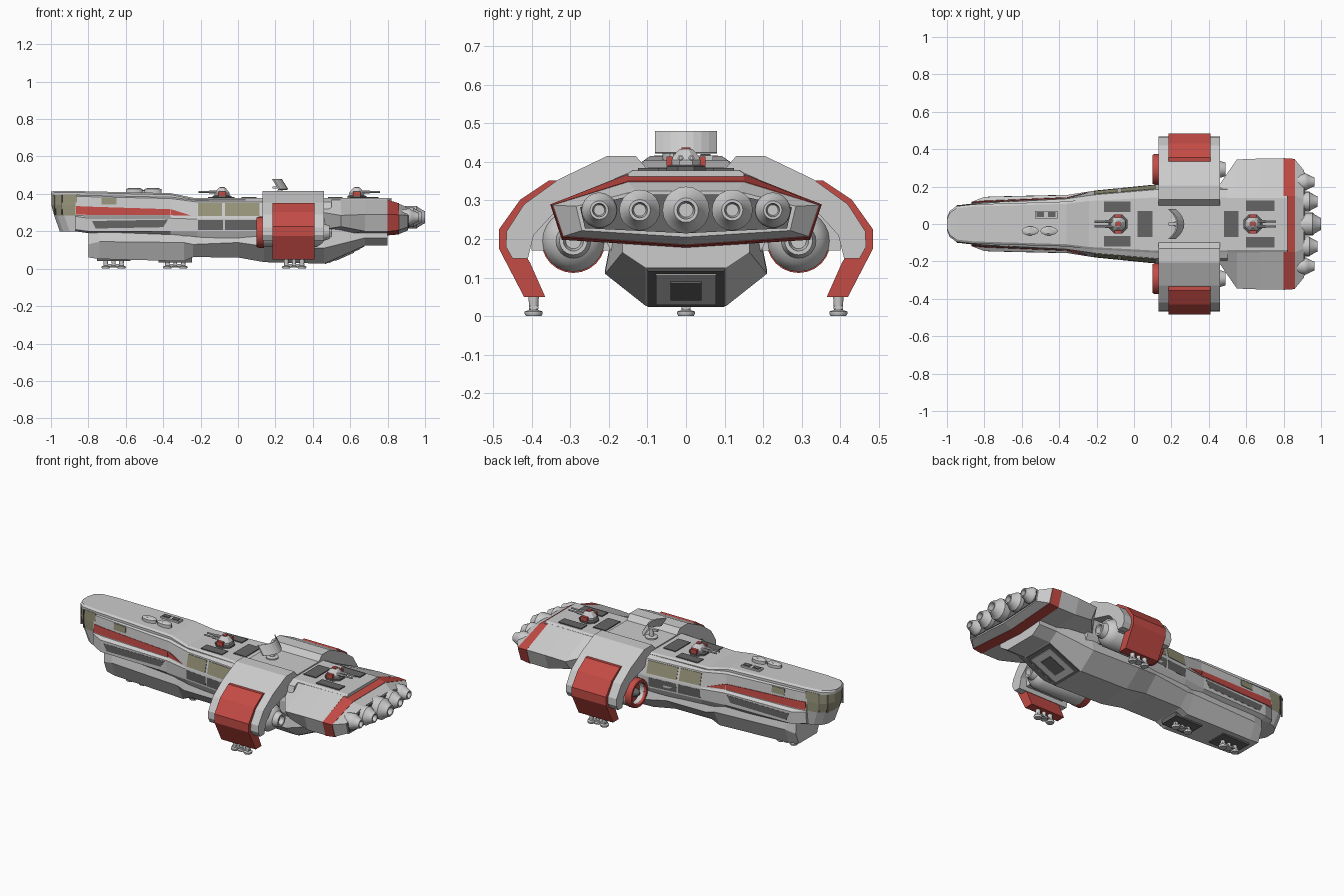
import bpy, bmesh, math
from mathutils import Vector
from mathutils.bvhtree import BVHTree

if "Cube" in bpy.data.objects:
    bpy.data.objects.remove(bpy.data.objects["Cube"])


def mat(name, c):
    m = bpy.data.materials.new(name)
    m.diffuse_color = (*c, 1)
    m.use_nodes = True
    m.node_tree.nodes["Principled BSDF"].inputs["Base Color"].default_value = m.diffuse_color
    return m


RED = mat("red_paint", (0.55, 0.07, 0.06))
OLIVE = mat("window_glass", (0.30, 0.29, 0.19))
DARK = mat("dark_metal", (0.13, 0.13, 0.13))


def loft(name, rings, m=None, mirror=False, smooth=False):
    """Skin a list of equal-length rings and cap both ends."""
    bm = bmesh.new()
    vs = [[bm.verts.new(p) for p in r] for r in rings]
    n = len(vs[0])
    for a, b in zip(vs, vs[1:]):
        for i in range(n):
            bm.faces.new((a[i], a[(i + 1) % n], b[(i + 1) % n], b[i]))
    bm.faces.new(vs[0])
    bm.faces.new(vs[-1])
    bmesh.ops.recalc_face_normals(bm, faces=bm.faces)
    me = bpy.data.meshes.new(name)
    bm.to_mesh(me)
    bm.free()
    ob = bpy.data.objects.new(name, me)
    bpy.context.collection.objects.link(ob)
    if m:
        me.materials.append(m)
    if mirror:
        ob.modifiers.new("mirror", 'MIRROR').use_axis = (False, True, False)
    if smooth:
        bpy.ops.object.select_all(action='DESELECT')
        ob.select_set(True)
        bpy.context.view_layer.objects.active = ob
        bpy.ops.object.shade_smooth_by_angle(angle=math.radians(35))
    return ob


def hull(name, stations, m=None):
    """Stations: (x, half profile from top to bottom)."""
    return loft(name, [[(x, y, z) for y, z in h] + [(x, -y, z) for y, z in reversed(h)]
                       for x, h in stations], m)


def box(name, x0, x1, y0, y1, z0, z1, m=None, mirror=False):
    return loft(name, [[(x0, y0, z), (x1, y0, z), (x1, y1, z), (x0, y1, z)] for z in (z0, z1)], m, mirror)


def prism(name, prof, x0, x1, m=None):
    return loft(name, [[(x, y, z) for y, z in prof] for x in (x0, x1)], m, True)


def lathe(name, prof, y, z, m=None, mirror=False, n=20):
    """Turn (x, radius) pairs about an axis along x."""
    return loft(name, [[(x, y + r * math.cos(2 * math.pi * i / n), z + r * math.sin(2 * math.pi * i / n))
                        for i in range(n)] for x, r in prof], m, mirror, True)


def turn_z(name, prof, x, y, m=None, mirror=False, n=12, sx=1):
    return loft(name, [[(x + sx * r * math.cos(2 * math.pi * (i + .5) / n), y + r * math.sin(2 * math.pi * (i + .5) / n), z)
                        for i in range(n)] for z, r in prof], m, mirror, n > 8)


# Main upper hull with side ledges
upper = hull("upper_hull", [
    (-.87, [(.08, .40), (.105, .385), (.115, .285), (.118, .28), (.115, .21), (.10, .20)]),
    (-.80, [(.085, .40), (.112, .385), (.122, .282), (.145, .27), (.145, .20), (.11, .19)]),
    (-.36, [(.10, .395), (.135, .375), (.14, .282), (.155, .27), (.155, .20), (.13, .17)]),
    (-.22, [(.12, .372), (.155, .357), (.175, .275), (.177, .265), (.172, .20), (.15, .15)]),
    (.13, [(.15, .372), (.185, .357), (.21, .275), (.212, .265), (.21, .20), (.19, .16)]),
    (.50, [(.15, .372), (.185, .357), (.21, .275), (.212, .265), (.21, .20), (.19, .16)])])

# Lower hull, ending in the sloped hatch face
lower = hull("lower_hull", [
    (-.80, [(.11, .20), (.115, .13), (.085, .06)]),
    (-.74, [(.12, .20), (.13, .145), (.09, .052)]),
    (-.29, [(.14, .20), (.155, .14), (.10, .04)]),
    (-.24, [(.15, .20), (.165, .13), (.10, .062)]),
    (0.0, [(.17, .20), (.185, .14), (.10, .06)]),
    (.14, [(.19, .22), (.21, .12), (.105, .035)]),
    (.46, [(.19, .22), (.21, .11), (.105, .027)]),
    (.68, [(.165, .20), (.165, .165), (.105, .125)]),
    (.80, [(.165, .20), (.165, .165), (.105, .125)])])

# Roof deck running from nose to tail
hull("roof_deck", [(x, [(y - .012, z), (y, z - .008), (y, z - .022)]) for x, y, z in [
    (-1.0, .035, .412), (-.985, .07, .415), (-.95, .095, .416), (-.86, .105, .415),
    (-.36, .12, .404), (-.24, .135, .379), (.13, .155, .379), (.82, .15, .378)]])


# Rounded nose: chin below, glazing above
def nose_ring(s, z, k=1):
    h = [(-.86, .11), (-.945, .10), (-.98, .072), (-.998, .035)]
    h = [(min(x + s, -.86), y * k) for x, y in h]
    return [(x, y, z) for x, y in h] + [(x, -y, z) for x, y in reversed(h)]


loft("nose_chin", [nose_ring(.045, .20, .9), nose_ring(.015, .285)])
loft("nose_glazing", [nose_ring(.015, .285), nose_ring(0, .34), nose_ring(0, .397, .97)], OLIVE)
for i, (a, b) in enumerate([((-.944, .1), (-.979, .073)), ((-.979, .073), (-.997, .036))]):
    loft(f"nose_mullion_{i}", [[(a[0] - .003, a[1], z), (a[0] + .003, a[1] + .003, z),
                                (a[0] + .006, a[1] - .004, z)] for z in (.29, .395)], DARK, True)

# Tail block, red band and tapered tail
full = [(.15, .37), (.35, .29), (.32, .20), (0.001, .18)]
hull("tail_block", [(.46, [(.15, .37), (.215, .30), (.20, .21), (.001, .19)]),
                    (.55, [(.15, .37), (.345, .285), (.30, .225), (.001, .18)]),
                    (.68, full), (.80, full)])
hull("tail_red_band", [(.80, [(.15, .368), (.352, .29), (.322, .198), (.001, .178)]),
                       (.86, [(.15, .35), (.348, .288), (.32, .205), (.001, .183)])], RED)
hull("tail_end", [(.86, [(.15, .348), (.345, .288), (.318, .207), (.001, .185)]),
                  (.91, [(.13, .325), (.285, .285), (.27, .222), (.001, .205)])])
hull("engine_plate", [(.905, [(.13, .315), (.275, .282), (.262, .228), (.001, .215)]),
                      (.914, [(.13, .315), (.275, .282), (.262, .228), (.001, .215)])], DARK)

# Five engine nozzles
for i, (y, r, e) in enumerate([(-.225, .046, .965), (-.12, .053, .982), (0, .061, 1.0), (.12, .053, .982), (.225, .046, .965)]):
    lathe(f"engine_{i}", [(.87, r * .9), (.905, r), (e - .045, r), (e - .035, r * .85), (e - .012, r * .62),
                          (e, r * .52), (e, r * .38), (e - .03, r * .3)], y, .275)

# Wing arches with red armour and landing feet
prism("wing_arch", [(.095, .375), (.13, .415), (.205, .415), (.33, .355), (.42, .29), (.465, .22), (.467, .18),
                    (.45, .15), (.41, .15), (.395, .21), (.34, .27), (.20, .31), (.10, .33)], .13, .46)
prism("wing_armour", [(.31, .35), (.355, .352), (.43, .302), (.485, .225), (.485, .175), (.42, .05), (.365, .05),
                      (.405, .14), (.44, .19), (.43, .25), (.38, .30)], .185, .41, RED)
box("wing_saddle", .13, .46, -.1, .1, .36, .385)

# Nacelles slung under the wings
lathe("nacelle", [(.16, .03), (.15, .055), (.115, .062), (.115, .078), (.13, .08), (.42, .08), (.45, .06), (.46, .045),
                  (.49, .036), (.49, .026), (.465, .02)], .292, .195, None, True, 24)
lathe("nacelle_red_ring", [(.14, .06), (.10, .064), (.10, .078), (.11, .083), (.14, .083)], .292, .195, RED, True, 24)
lathe("nacelle_spinner", [(.10, .008), (.12, .025), (.17, .03)], .292, .195, DARK, True, 16)
box("nacelle_pylon", .17, .42, .18, .40, .17, .29, None, True)


# Landing feet
def foot(name, x, y, top, mirror=False):
    for i, dx in enumerate((-.042, 0, .042)):
        r = .024 if dx else .02
        turn_z(f"{name}_pad_{i}", [(0 if dx else .006, r * .85), (.006, r), (.012, r), (.016, r * .5), (top, r * .6)],
               x + dx, y, None, mirror)
    box(f"{name}_bar", x - .055, x + .055, y - .012, y + .012, .018, .026, None, mirror)


foot("wing_foot", .30, .395, .06, True)
for i, x in enumerate((-.665, -.335)):
    foot(f"belly_foot_{i}", x, 0, .08)
    z = .045 if i == 0 else .037
    box(f"belly_bay_{i}", x - .09, x + .09, -.06, .06, z - .004, z + .03, DARK)


# Side markings, projected onto the hull from the front
def tree(ob):
    bm = bmesh.new()
    bm.from_mesh(ob.data)
    t = BVHTree.FromBMesh(bm)
    bm.free()
    return t


T = tree(upper)


def marking(name, pts, m, lift=.003):
    hit = [T.ray_cast(Vector((x, -1, z)), Vector((0, 1, 0)))[0] for x, z in pts]
    loft(name, [[h + Vector((0, d, 0)) for h in hit] for d in (-lift, .01)], m, True)


def rect(x0, x1, z0, z1):
    return [(x0, z0), (x1, z0), (x1, z1), (x0, z1)]


marking("stripe_front", [(-.865, .29), (-.80, .288), (-.80, .332), (-.865, .335)], RED)
marking("stripe_long", [(-.80, .288), (-.362, .286), (-.362, .318), (-.80, .332)], RED)
marking("stripe_tip", [(-.358, .286), (-.25, .284), (-.358, .318)], RED)
marking("small_window", rect(-.73, -.65, .342, .378), OLIVE)
marking("side_window_front", rect(-.215, -.085, .282, .35), OLIVE)
marking("side_window_rear", rect(-.07, .115, .282, .35), OLIVE)
marking("side_recess_front", [(-.76, .215), (-.40, .222), (-.375, .262), (-.78, .255)], DARK, .001)
marking("side_recess_mid", rect(-.215, -.08, .208, .26), DARK, .001)
marking("side_recess_rear", rect(-.07, .10, .208, .26), DARK, .001)

# Rear hatch on the slope
s = (.125 - .027) / .22
for name, x0, x1, w, d, m in [("hatch_frame", .465, .675, .1, .005, DARK), ("hatch_door", .485, .655, .078, .009, None),
                              ("hatch_core", .52, .62, .04, .013, DARK)]:
    loft(name, [[(x, y, .027 + (x - .46) * s - o) for x, y in ((x0, -w), (x1, -w), (x1, w), (x0, w))]
                for o in (d, -.02)], m)

# Deck panels and small roof fittings
for i, (x0, x1, y0, y1) in enumerate([(-.16, -.02, .065, .12), (.60, .75, .07, .125)]):
    box(f"deck_panel_pair_{i}", x0, x1, y0, y1, .37, .384, DARK, True)
for i, (x0, x1) in enumerate([(.02, .10), (.48, .56)]):
    box(f"deck_panel_{i}", x0, x1, -.07, .07, .37, .384, DARK)
for i, x in enumerate((-.555, -.455)):
    turn_z(f"roof_pod_{i}", [(.40, .024), (.425, .024), (.432, .015)], x, -.037, None, False, 16, 1.9)
box("roof_vent", -.53, -.41, .03, .07, .40, .416)
for i, x in enumerate((-.50, -.44)):
    box(f"roof_vent_slot_{i}", x - .02, x + .02, .037, .063, .41, .42, DARK)


# Twin-barrel turrets
def turret(name, x, d):
    turn_z(f"{name}_base", [(.37, .055), (.388, .055), (.392, .045)], x, 0, DARK, n=8)
    turn_z(f"{name}_body", [(.388, .042), (.405, .044), (.428, .024), (.434, .016)], x, 0, n=8)
    box(f"{name}_cap", x - .012, x + .012, -.012, .012, .43, .438, RED)
    for k in (-1, 1):
        lathe(f"{name}_barrel_{k}", [(x + d * .02, .008), (x + d * .07, .008), (x + d * .072, .005),
                                     (x + d * .125, .005)], k * .014, .41, None, False, 8)
        box(f"{name}_cheek_{k}", x - .02, x + .02, k * .043 - .008, k * .043 + .008, .39, .414, RED)


turret("front_turret", -.085, -1)
turret("rear_turret", .635, 1)

# Curved radar dish on its stand
rings = []
for i in range(9):
    y = -.08 + .02 * i
    x = .262 - .045 * (y / .08) ** 2
    rings.append([(x, y, .422), (x - .035, y, .478), (x - .028, y, .48), (x + .007, y, .425)])
loft("radar_dish", rings)
turn_z("radar_stand", [(.38, .035), (.392, .035), (.396, .014), (.44, .012)], .225, 0)
box("radar_arm", .185, .25, -.007, .007, .428, .44)
